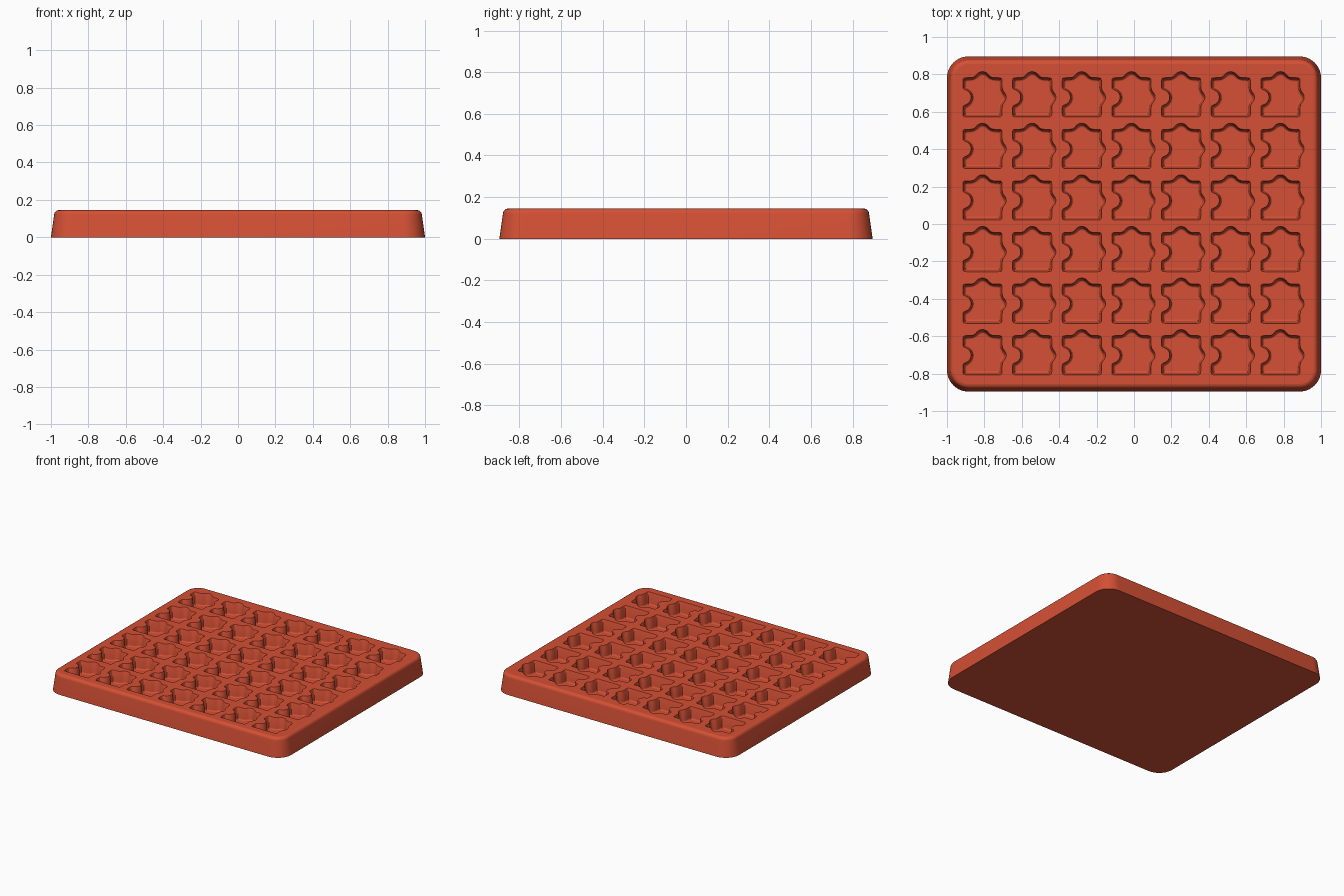
import bpy, bmesh, math
from mathutils import Vector

if "Cube" in bpy.data.objects:
    bpy.data.objects.remove(bpy.data.objects["Cube"], do_unlink=True)

HALF_X, HALF_Y, TOP, CORNER = 1.0, 0.896, 0.145, 0.115
COLS, ROWS, STEP_X, STEP_Y = 7, 6, 0.2655, 0.2758
BODY, DEPTH, SAMPLES = 0.108, 0.09, 120


def rounded_rectangle(inset):
    """Tray outline, counter-clockwise."""
    r = CORNER - inset
    pts = []
    for q, (sx, sy) in enumerate([(1, 1), (-1, 1), (-1, -1), (1, -1)]):
        for i in range(11):
            a = math.pi / 2 * (q + i / 10)
            pts.append(Vector((sx * (HALF_X - CORNER) + r * math.cos(a),
                               sy * (HALF_Y - CORNER) + r * math.sin(a))))
    return pts


def resample(pts, count):
    """Evenly spaced points along a closed outline."""
    loop = pts + [pts[0]]
    lengths = [(b - a).length for a, b in zip(loop, loop[1:])]
    step, out, i, start = sum(lengths) / count, [], 0, 0.0
    for k in range(count):
        while start + lengths[i] < k * step:
            start += lengths[i]
            i += 1
        out.append(loop[i].lerp(loop[i + 1], (k * step - start) / lengths[i]))
    return out


def relax(pts, passes):
    n = len(pts)
    for _ in range(passes):
        pts = [pts[i - 1] / 4 + pts[i] / 2 + pts[(i + 1) % n] / 4 for i in range(n)]
    return pts


def inset_outline(pts, d):
    n, out = len(pts), []
    for i in range(n):
        t = (pts[(i + 1) % n] - pts[i - 1]).normalized()
        out.append(pts[i] + Vector((-t.y, t.x)) * d)
    return out


def puzzle_outline():
    """Square with knobs on the right and back and a notch on the left."""
    # quarter turn, arc radius, arc centre beyond the edge, is notch
    sides = [(0, 0.040, -0.016, False), (1, 0.045, -0.011, False),
             (2, 0.040, -0.006, True), (3, 0, 0, False)]
    pts = []
    for turn, r, c, notch in sides:
        local = [Vector((BODY, -BODY))]
        if r:
            a = math.acos(-c / r)
            end = a - 2 * math.pi if notch else a
            for i in range(13):
                t = -a + (end + a) * i / 12
                local.append(Vector((BODY + c + r * math.cos(t), r * math.sin(t))))
        for p in local:
            for _ in range(turn):
                p = Vector((-p.y, p.x))
            pts.append(p)
    return relax(resample(pts, SAMPLES), 3)


def fillet(inset, z, radius, concave, steps=4):
    """Quarter-round steps as (inset, height) pairs, going inwards."""
    out = []
    for i in range(steps + 1):
        a = math.pi / 2 * i / steps
        if concave:   # wall running down into a floor
            out.append((inset + radius * (1 - math.cos(a)), z - radius * math.sin(a)))
        else:         # outer wall running up onto the top
            out.append((inset + radius * (1 - math.cos(a)), z + radius * math.sin(a)))
    return out


bm = bmesh.new()


def add_ring(pts, z, centre=(0, 0)):
    return [bm.verts.new((p.x + centre[0], p.y + centre[1], z)) for p in pts]


def bridge(a, b):
    n = len(a)
    for i in range(n):
        bm.faces.new((a[i], a[(i + 1) % n], b[(i + 1) % n], b[i])).smooth = True


def ring_edges(ring):
    edges = []
    for a, b in zip(ring, ring[1:] + ring[:1]):
        e = bm.edges.get((a, b)) or bm.edges.new((a, b))
        e.smooth = False
        edges.append(e)
    return edges


# Tapered outer wall with a rounded upper rim
wall = [(0, 0)] + fillet(0.017, TOP - 0.024, 0.024, False)
rings = [add_ring(rounded_rectangle(o), z) for o, z in wall]
for a, b in zip(rings, rings[1:]):
    bridge(a, b)
bm.faces.new(rings[0][::-1])
ring_edges(rings[0])
top_edges = ring_edges(rings[-1])

# Cavity section: eased lip, drafted wall, rounded floor
lip = [(0, TOP), (0.003, TOP - 0.001), (0.005, TOP - 0.005)]
section = lip + fillet(0.013, TOP - DEPTH + 0.010, 0.010, True)
outlines = [puzzle_outline()]
for (o0, z0), (o1, z1) in zip(section, section[1:]):
    outlines.append(relax(inset_outline(outlines[-1], o1 - o0), 1))

# Grid of puzzle-piece cavities
for col in range(COLS):
    for row in range(ROWS):
        centre = (-0.81 + col * STEP_X, 0.677 - row * STEP_Y)
        rings = [add_ring(p, z, centre) for p, (o, z) in zip(outlines, section)]
        for a, b in zip(rings, rings[1:]):
            bridge(a, b)
        bm.faces.new(rings[-1])
        ring_edges(rings[-1])
        top_edges += ring_edges(rings[0])

# Flat top around the cavities
bmesh.ops.triangle_fill(bm, use_beauty=True, use_dissolve=False,
                        edges=top_edges, normal=(0, 0, 1))
bmesh.ops.recalc_face_normals(bm, faces=bm.faces[:])

mesh = bpy.data.meshes.new("puzzle_mould_tray")
bm.to_mesh(mesh)
bm.free()
tray = bpy.data.objects.new("puzzle_mould_tray", mesh)
bpy.context.collection.objects.link(tray)

# Material
colour = (0.66, 0.08, 0.035, 1)
mat = bpy.data.materials.new("terracotta_red")
mat.use_nodes = True
mat.diffuse_color = colour
mat.node_tree.nodes["Principled BSDF"].inputs["Base Color"].default_value = colour
mesh.materials.append(mat)

bpy.ops.object.select_all(action='DESELECT')
tray.select_set(True)
bpy.context.view_layer.objects.active = tray
bpy.ops.object.shade_smooth_by_angle(angle=math.radians(35))
